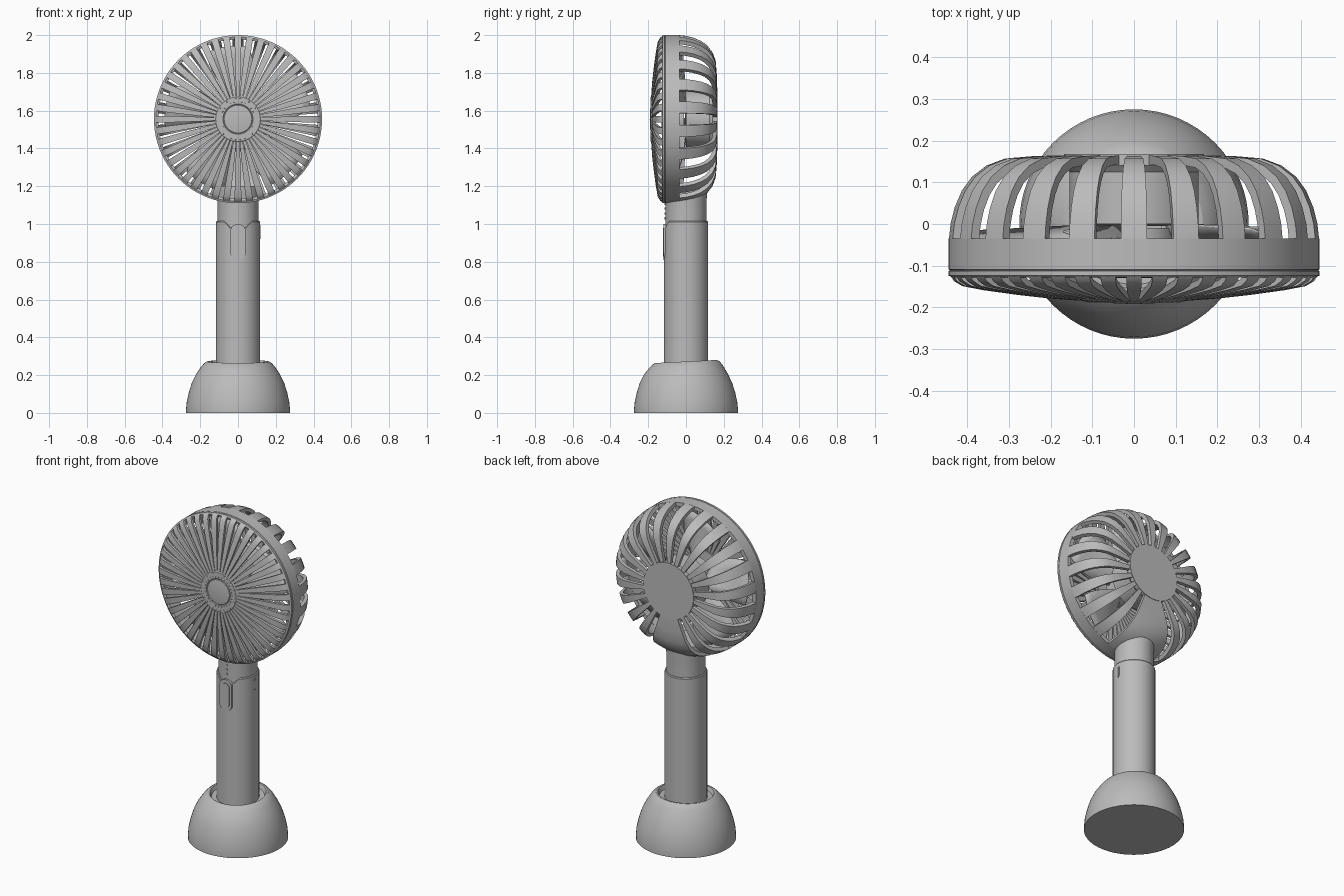
import bpy, bmesh, math
from math import sin, cos, pi, radians
from mathutils import Matrix

cube = bpy.data.objects.get("Cube")
if cube:
    bpy.data.objects.remove(cube, do_unlink=True)

grey = bpy.data.materials.new("plain grey")
grey.use_nodes = True
tone = (0.5, 0.5, 0.5, 1)
grey.diffuse_color = tone
grey.node_tree.nodes["Principled BSDF"].inputs["Base Color"].default_value = tone

HEAD_Z = 1.555
RIBS = 22
SPOKES = 44


def finish(name, bm):
    """Clean the mesh, make the object and shade it."""
    bmesh.ops.remove_doubles(bm, verts=bm.verts, dist=1e-5)
    bmesh.ops.recalc_face_normals(bm, faces=bm.faces)
    mesh = bpy.data.meshes.new(name)
    bm.to_mesh(mesh)
    bm.free()
    mesh.materials.append(grey)
    obj = bpy.data.objects.new(name, mesh)
    bpy.context.collection.objects.link(obj)
    bpy.ops.object.select_all(action='DESELECT')
    obj.select_set(True)
    bpy.context.view_layer.objects.active = obj
    bpy.ops.object.shade_smooth_by_angle(angle=radians(32))
    return obj


def head_point(r, a, y):
    return (r * cos(a), y, HEAD_Z + r * sin(a))


def upright_point(r, a, z):
    return (r * cos(a), r * sin(a), z)


def lathe(name, profile, place, steps=64, adjust=None):
    """Turn a (radius, height) profile through a full circle."""
    bm = bmesh.new()
    rows = [[bm.verts.new(place(r, 2 * pi * k / steps, h)) for k in range(steps)]
            for r, h in profile]
    for a, b in zip(rows, rows[1:]):
        for k in range(steps):
            n = (k + 1) % steps
            bm.faces.new((a[k], a[n], b[n], b[k]))
    if adjust:
        for v in bm.verts:
            adjust(v.co)
    return finish(name, bm)


def thicken(profile, t):
    """Offset a (radius, y) profile towards the inside of the head."""
    inner = []
    for i, (r, y) in enumerate(profile):
        p, q = profile[max(i - 1, 0)], profile[min(i + 1, len(profile) - 1)]
        nr, ny = q[1] - p[1], p[0] - q[0]
        size = math.hypot(nr, ny)
        if nr * -r + ny * -y < 0:
            size = -size
        inner.append((r + t * nr / size, y + t * ny / size))
    return inner


def strip(bm, profile, inner, angle, halves, steps):
    """A solid bar following a profile, with its own half angle at each point."""
    def layer(points):
        return [[bm.verts.new(head_point(r, angle + h * (2 * k / steps - 1), y))
                 for k in range(steps + 1)] for (r, y), h in zip(points, halves)]
    out, inn = layer(profile), layer(inner)
    last = len(profile) - 1
    for i in range(last):
        for k in range(steps):
            for g in (out, inn):
                bm.faces.new((g[i][k], g[i][k + 1], g[i + 1][k + 1], g[i + 1][k]))
        for k in (0, steps):
            bm.faces.new((out[i][k], out[i + 1][k], inn[i + 1][k], inn[i][k]))
    for i in (0, last):
        for k in range(steps):
            bm.faces.new((out[i][k], out[i][k + 1], inn[i][k + 1], inn[i][k]))


def pill(name, w, z0, z1, d0, d1, turn=0):
    """An upright rounded plate reaching from depth d0 to d1 in front of the axis."""
    bm = bmesh.new()
    outline = []
    for centre, start in ((z1 - w, 0), (z0 + w, pi)):
        for k in range(11):
            a = start + pi * k / 10
            outline.append((w * cos(a), centre + w * sin(a)))
    face = bm.faces.new([bm.verts.new((x, -d0, z)) for x, z in outline])
    new = bmesh.ops.extrude_face_region(bm, geom=[face])["geom"]
    for v in new:
        if isinstance(v, bmesh.types.BMVert):
            v.co.y = -d1
    bmesh.ops.rotate(bm, verts=bm.verts, matrix=Matrix.Rotation(turn, 3, 'Z'))
    return finish(name, bm)


# Charging base with a slightly sloped rim and a shallow socket
def slope(co):
    if co.z > 0.2:
        co.z += 0.05 * co.y * min(1, (co.z - 0.2) / 0.06)


lathe("base", [(0, 0), (0.275, 0), (0.275, 0.02), (0.271, 0.06), (0.26, 0.11),
               (0.244, 0.16), (0.222, 0.205), (0.195, 0.245), (0.18, 0.262),
               (0.165, 0.272), (0.155, 0.272), (0.145, 0.25), (0.1, 0.245)],
      upright_point, adjust=slope)


# Handle, its top edge dipping at the front
def dip(co):
    if co.z > 1.0 and co.y < 0:
        co.z -= 0.035 * max(0, min(1, (0.07 - abs(co.x)) / 0.03))


lathe("handle", [(0, 0.2), (0.117, 0.2), (0.117, 0.9), (0.117, 1.01),
                 (0.113, 1.015), (0.1, 1.015)], upright_point, adjust=dip)
lathe("neck", [(0.108, 0.95), (0.108, 1.12), (0.112, 1.16), (0.112, 1.2), (0, 1.2)],
      upright_point)
pill("button_surround", 0.041, 0.81, 1.0, 0.09, 0.119)
pill("button", 0.027, 0.828, 0.978, 0.09, 0.123)
pill("side_port_rim", 0.014, 0.92, 0.995, 0.1, 0.1185, pi / 2)
pill("side_port", 0.008, 0.927, 0.988, 0.1, 0.12, pi / 2)
for i in range(4):
    z = 1.03 + 0.026 * i
    pill(f"indicator_{i + 1}", 0.006, z - 0.0061, z + 0.0061, 0.1, 0.113)

# Rim band around the head
lathe("head_band", [(0.445, -0.035), (0.445, -0.109), (0.441, -0.111), (0.445, -0.113),
                    (0.445, -0.124), (0.435, -0.128), (0.422, -0.124),
                    (0.422, -0.035), (0.445, -0.035)], head_point, steps=88)

# Rear cage ribs, with a solid panel above the neck
rear = [(0.445, -0.036), (0.441, 0.0), (0.431, 0.04), (0.414, 0.08), (0.39, 0.113),
        (0.355, 0.14), (0.31, 0.157), (0.24, 0.163), (0.15, 0.165)]
rear_inner = thicken(rear, 0.022)
pitch = 2 * pi / RIBS
bm = bmesh.new()
for i in range(RIBS):
    if i in (RIBS // 2 - 1, RIBS // 2, RIBS // 2 + 1):
        continue
    strip(bm, rear, rear_inner, pi / 2 + i * pitch, [pitch * 0.25] * len(rear), 2)
finish("rear_ribs", bm)
bm = bmesh.new()
strip(bm, rear, rear_inner, -pi / 2, [pitch * 1.25] * len(rear), 10)
finish("rear_neck_panel", bm)

# Motor housing and rear plate
lathe("motor_housing", [(0, -0.005), (0.09, -0.005), (0.155, 0.0), (0.155, 0.125),
                        (0.168, 0.14), (0.168, 0.168), (0, 0.168)], head_point)

# Fan rotor
lathe("rotor_hub", [(0, -0.13), (0.08, -0.13), (0.1, -0.115), (0.1, -0.01), (0, -0.01)],
      head_point, steps=48)
BLADES = 5
bm = bmesh.new()
for b in range(BLADES):
    grid = []
    for i in range(7):
        t = i / 6
        r = 0.09 + 0.3 * t
        half = radians(17 + 6 * sin(pi * t))
        grid.append([bm.verts.new(head_point(
            r, pi / 2 + 2 * pi * b / BLADES + half * s + 0.15 * t,
            -0.05 + (0.05 - 0.015 * t) * s)) for s in (-1, -0.5, 0, 0.5, 1)])
    for p, q in zip(grid, grid[1:]):
        for k in range(4):
            bm.faces.new((p[k], p[k + 1], q[k + 1], q[k]))
blades = finish("rotor_blades", bm)
blades.modifiers.new("thickness", 'SOLIDIFY').thickness = 0.006

# Front grille spokes, widening to fill the middle
front = [(0.442, -0.122), (0.432, -0.137), (0.412, -0.149), (0.36, -0.159),
         (0.28, -0.170), (0.2, -0.179), (0.1, -0.186)]
front_inner = thicken(front, 0.016)
widths = [0.29, 0.29, 0.3, 0.33, 0.37, 0.41, 0.46]
bm = bmesh.new()
for i in range(SPOKES):
    step = 2 * pi / SPOKES
    strip(bm, front, front_inner, pi / 2 + i * step, [w * step for w in widths], 1)
finish("front_spokes", bm)

# Front hub with a domed cap and rings of studs
lathe("front_hub", [(0, -0.16), (0.122, -0.16), (0.122, -0.184), (0.118, -0.187),
                    (0.08, -0.187), (0.076, -0.184), (0.073, -0.187),
                    (0.05, -0.19), (0, -0.192)], head_point)
bm = bmesh.new()
for radius, count in ((0.09, 28), (0.109, 28)):
    for i in range(count):
        a = 2 * pi * (i + (radius > 0.1) / 2) / count
        spot = Matrix.Translation(head_point(radius, a, -0.187))
        bmesh.ops.create_cone(bm, cap_ends=True, segments=8, radius1=0.004,
                              radius2=0.003, depth=0.004,
                              matrix=spot @ Matrix.Rotation(pi / 2, 4, 'X'))
finish("hub_studs", bm)
